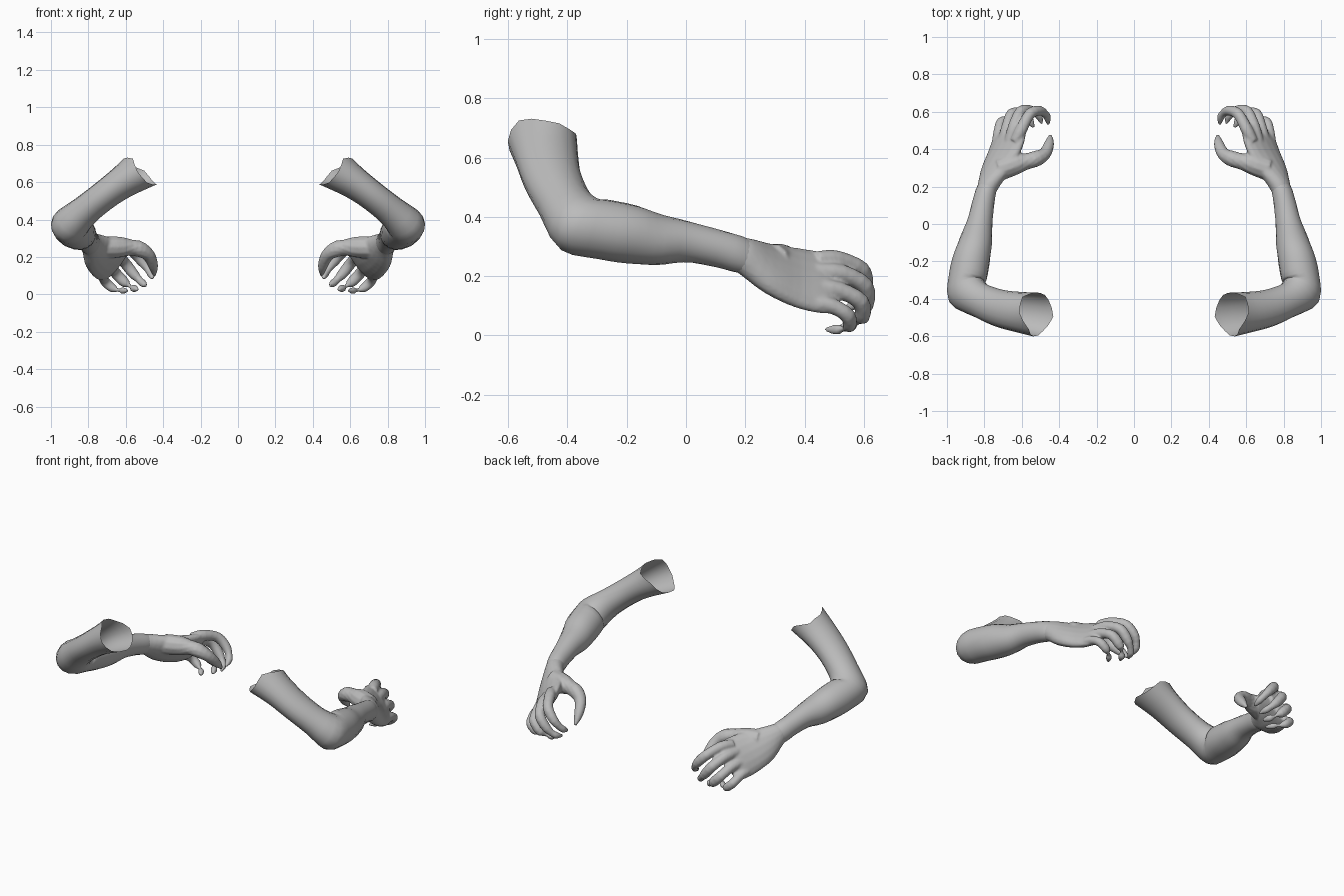
import bpy, bmesh, math
from mathutils import Vector

skin = bpy.data.materials.new("plain_grey")
skin.diffuse_color = (0.5, 0.5, 0.5, 1)


def spline(p, t):
    """Catmull-Rom through a list of vectors, t in segments."""
    i = min(int(t), len(p) - 2)
    f = t - i
    a, b, c, d = p[max(i - 1, 0)], p[i], p[i + 1], p[min(i + 2, len(p) - 1)]
    return 0.5 * (2 * b + (c - a) * f + (2 * a - 5 * b + 4 * c - d) * f * f
                  + (3 * b - a - 3 * c + d) * f ** 3)


def tube(bm, sections, sides, steps, caps, rim=None):
    """Loft ellipses (centre, radius along ref, other radius, ref direction)."""
    centres = [Vector(s[0]) for s in sections]
    rings = []
    for i, (c, ra, rb, ref) in enumerate(sections):
        t = (centres[min(i + 1, len(centres) - 1)] - centres[max(i - 1, 0)]).normalized()
        u = Vector(ref)
        u = (u - t * u.dot(t)).normalized()
        v = t.cross(u)
        ring = []
        for k in range(sides):
            a = math.tau * k / sides
            p = centres[i] + u * ra * math.cos(a) + v * rb * math.sin(a)
            if rim and i == 0:      # wavy open end
                q = k * len(rim) / sides
                j = int(q)
                p -= t * (rim[j] + (rim[(j + 1) % len(rim)] - rim[j]) * (q - j))
            ring.append(p)
        rings.append(ring)
    count = (len(rings) - 1) * steps + 1
    grid = [[bm.verts.new(spline([r[k] for r in rings], n / steps)) for k in range(sides)]
            for n in range(count)]
    for g, h in zip(grid, grid[1:]):
        for k in range(sides):
            m = (k + 1) % sides
            bm.faces.new((g[k], g[m], h[m], h[k]))
    if caps:
        bm.faces.new(grid[0][::-1])
        bm.faces.new(grid[-1])


def make(name, bm):
    me = bpy.data.meshes.new(name)
    bm.to_mesh(me)
    bm.free()
    me.materials.append(skin)
    for f in me.polygons:
        f.use_smooth = True
    ob = bpy.data.objects.new(name, me)
    bpy.context.collection.objects.link(ob)
    return ob


def mirror(ob):
    mod = ob.modifiers.new("other_side", 'MIRROR')
    mod.use_mirror_merge = False


BEND = (0.63, 0.08, 0.77)    # across the elbow's bending plane
HAND = (-0.6, 0.0, 0.75)     # from little finger to index knuckle

# Arm sleeve, open at the shoulder
bm = bmesh.new()
tube(bm, [
    ((0.53, -0.483, 0.652), 0.105, 0.118, BEND),
    ((0.62, -0.47, 0.598), 0.088, 0.108, BEND),
    ((0.72, -0.45, 0.525), 0.08, 0.1, BEND),
    ((0.82, -0.41, 0.445), 0.083, 0.094, BEND),
    ((0.895, -0.36, 0.375), 0.1, 0.112, BEND),
    ((0.888, -0.28, 0.358), 0.102, 0.102, BEND),
    ((0.867, -0.18, 0.34), 0.1, 0.098, BEND),
    ((0.845, -0.09, 0.322), 0.085, 0.088, (0.5, 0, 1)),
    ((0.826, 0.0, 0.316), 0.07, 0.07, (0.3, 0, 1)),
    ((0.808, 0.1, 0.295), 0.063, 0.06, (0, 0, 1)),
    ((0.793, 0.17, 0.276), 0.063, 0.055, (-0.25, 0, 1)),
    ((0.778, 0.22, 0.26), 0.058, 0.044, (-0.5, 0, 1)),
], 16, 3, False, [-0.035, 0.02, 0.01, 0.02, 0.053, 0.03, 0.015, -0.045])
mirror(make("arm", bm))

# Palm
bm = bmesh.new()
tube(bm, [
    ((0.8, 0.14, 0.285), 0.052, 0.046, (-0.2, 0, 1)),
    ((0.782, 0.2, 0.267), 0.066, 0.053, (-0.45, 0, 1)),
    ((0.745, 0.28, 0.225), 0.102, 0.052, HAND),
    ((0.70, 0.37, 0.195), 0.124, 0.046, HAND),
    ((0.665, 0.46, 0.177), 0.128, 0.038, HAND),
    ((0.645, 0.51, 0.165), 0.105, 0.022, HAND),
], 16, 3, True)

# Curled fingers and thumb: path points, then radii
digits = [
    ([(0.635, 0.44, 0.255), (0.60, 0.51, 0.255), (0.555, 0.59, 0.222), (0.50, 0.605, 0.16),
      (0.465, 0.575, 0.11), (0.458, 0.53, 0.085)], (0.03, 0.033, 0.031, 0.027, 0.022, 0.008)),
    ([(0.665, 0.44, 0.215), (0.64, 0.525, 0.208), (0.605, 0.602, 0.168), (0.55, 0.607, 0.10),
      (0.51, 0.58, 0.06), (0.492, 0.535, 0.045)], (0.03, 0.033, 0.031, 0.027, 0.022, 0.008)),
    ([(0.70, 0.44, 0.16), (0.68, 0.515, 0.152), (0.655, 0.588, 0.115), (0.60, 0.593, 0.058),
      (0.56, 0.56, 0.033), (0.537, 0.515, 0.026)], (0.03, 0.031, 0.03, 0.026, 0.021, 0.008)),
    ([(0.735, 0.42, 0.11), (0.725, 0.49, 0.10), (0.71, 0.545, 0.068), (0.665, 0.55, 0.03),
      (0.62, 0.515, 0.02), (0.59, 0.47, 0.02)], (0.028, 0.028, 0.027, 0.023, 0.018, 0.007)),
    ([(0.72, 0.29, 0.25), (0.62, 0.325, 0.252), (0.535, 0.345, 0.245), (0.478, 0.375, 0.21),
      (0.453, 0.43, 0.15), (0.447, 0.475, 0.1)], (0.06, 0.056, 0.045, 0.035, 0.027, 0.009)),
]
for path, radii in digits:
    tube(bm, [(p, r, r, (0.5, 0.2, 0.85) if i < 2 else (0.6, 0.5, 0.3))
              for i, (p, r) in enumerate(zip(path, radii))], 10, 3, True)

# Fuse palm and digits into one soft hand
hand = make("hand", bm)
fuse = hand.modifiers.new("fuse", 'REMESH')
fuse.mode = 'VOXEL'
fuse.voxel_size = 0.007
fuse.use_smooth_shade = True
soft = hand.modifiers.new("soften", 'SMOOTH')
soft.factor = 0.5
soft.iterations = 5
mirror(hand)
